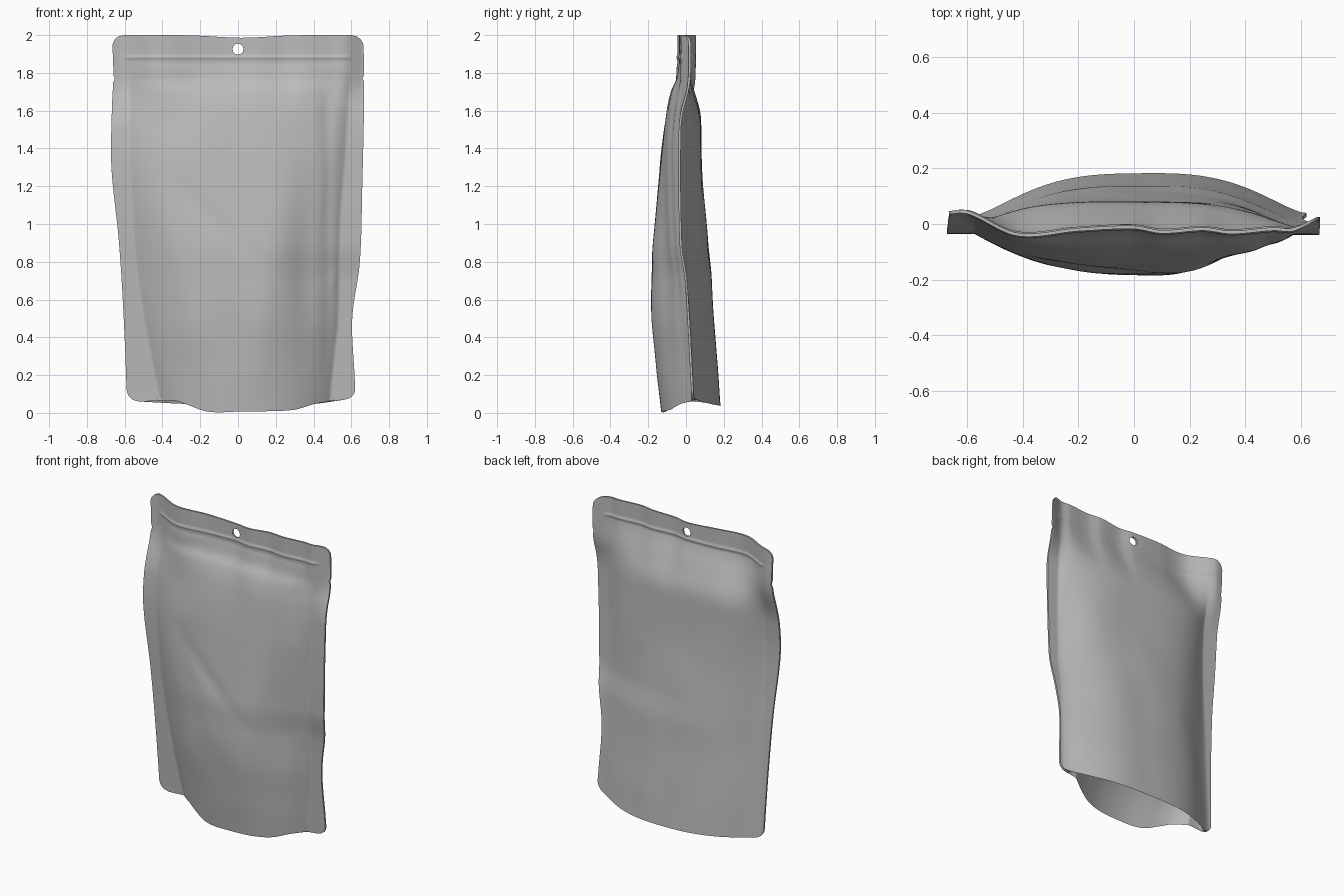
import bpy, bmesh, math
from mathutils import Vector, noise

if "Cube" in bpy.data.objects:
    bpy.data.objects.remove(bpy.data.objects["Cube"])

NU, NV, NG = 130, 150, 14      # columns, rows, gusset strips


def curve(pts, t):
    """Smooth interpolation through (position, value) points."""
    if t <= pts[0][0]:
        return pts[0][1]
    if t >= pts[-1][0]:
        return pts[-1][1]
    n = len(pts)
    i = next(k for k in range(n - 1) if t <= pts[k + 1][0])

    def slope(k):
        a, b = pts[max(k - 1, 0)], pts[min(k + 1, n - 1)]
        return (b[1] - a[1]) / (b[0] - a[0])
    (x0, y0), (x1, y1) = pts[i], pts[i + 1]
    h = x1 - x0
    s = (t - x0) / h
    return ((1 + 2 * s) * (1 - s) ** 2 * y0 + s * (1 - s) ** 2 * h * slope(i)
            + s * s * (3 - 2 * s) * y1 + s * s * (s - 1) * h * slope(i + 1))


def step(a, b, t):
    t = min(1, max(0, (t - a) / (b - a)))
    return t * t * (3 - 2 * t)


def bump(t, width):
    return math.exp(-(t / width) ** 2)


# Outline and seal curves
LEFT = [(0, -.585), (.5, -.605), (.9, -.63), (1.3, -.67), (1.6, -.668), (1.8, -.66), (2, -.668)]
RIGHT = [(0, .628), (.2, .617), (.5, .605), (.8, .645), (1.2, .658), (1.7, .668), (2, .664)]
SEAL_L = [(0, .03), (.8, -.01), (1.3, -.03), (1.6, -.005), (1.8, .035), (2, .042)]
SEAL_R = [(0, .04), (.7, 0), (.9, -.028), (1.6, -.03), (1.75, -.005), (2, .015)]
SEAL_TOP = [(-.67, .04), (-.6, .043), (-.42, -.037), (-.2, -.02), (0, -.012), (.1, -.028),
            (.25, -.018), (.35, -.03), (.5, -.018), (.57, -.02), (.66, .02)]
# Bottom edges
BOTTOM_F = [(-.6, .06), (-.4, .065), (-.33, .045), (-.2, .006), (0, .008), (.3, .015), (.45, .05), (.62, .07)]
BOTTOM_B = [(-.6, .06), (-.4, .05), (0, .037), (.4, .045), (.62, .07)]
# Filled area limits and bulge depth
FRONT_L = [(0, -.40), (.4, -.48), (.8, -.54), (1.3, -.57), (1.75, -.57)]
FRONT_R = [(0, .48), (.3, .51), (.5, .53), (1, .54), (1.4, .57), (1.75, .59)]
BACK_L = [(0, -.57), (1, -.57), (1.75, -.56)]
BACK_R = [(0, .61), (1, .59), (1.75, .58)]
FRONT_D = [(0, .16), (.25, .172), (.5, .184), (.8, .162), (1.2, .11), (1.4, .092), (1.6, .075),
           (1.7, .056), (1.77, .02), (1.85, 0)]
BACK_D = [(0, .144), (.5, .134), (.8, .134), (1.2, .116), (1.5, .098), (1.6, .083), (1.7, .046), (1.78, .022), (1.86, 0)]
# Film dents: x, z, width, height, tilt, depth
DENTS = [(.36, .8, .09, .5, 0, .022), (.48, .75, .035, .5, 0, .015), (.47, 1.55, .04, .2, 0, .01),
         (-.1, 1.0, .05, .3, .8, .006), (-.33, .85, .07, .35, .2, -.006), (.15, .6, .07, .45, -.1, -.004),
         (.53, .7, .04, .05, 0, -.015), (-.05, .45, .12, .15, .5, .005)]


def outline(u, z, zb):
    """x at column u, with rounded corners and small tear notches."""
    lo, hi = curve(LEFT, z), curve(RIGHT, z)
    r = .065
    cut = 0
    for d in (r - (2 - z), r - (z - zb)):
        if d > 0:
            cut += r - math.sqrt(max(0, r * r - min(d, r) ** 2))
    cut += .008 * bump(z - 1.77, .012)
    return lo + cut + (hi - lo - 2 * cut) * (u + 1) / 2


def wall(u, v, side):
    """Point on the front (side -1) or back (side 1) film."""
    x0 = .61 * u
    zb = curve(BOTTOM_F if side < 0 else BOTTOM_B, x0)
    z = zb + (2 - .014 * bump(x0 - .02, .18) - zb) * v
    x = outline(u, z, zb)
    a = (u + 1) / 2
    k = step(1.5, 1.85, z)
    seal = (curve(SEAL_L, z) * (1 - a) + curve(SEAL_R, z) * a) * (1 - k) + curve(SEAL_TOP, x) * k
    lo, hi = (curve(FRONT_L, z), curve(FRONT_R, z)) if side < 0 else (curve(BACK_L, z), curve(BACK_R, z))
    s = min(1, abs((2 * x - lo - hi) / (hi - lo)))
    # soft shoulders low down, boxier section near the top
    high = step(.6, 1.6, z)
    if side < 0:
        fill = 1 - s ** (2.3 + 1.7 * high)
    else:
        fill = (1 - s ** (3 + .5 * high)) ** (1.5 - .5 * high)
    depth = curve(FRONT_D if side < 0 else BACK_D, z) * fill
    # creases in the film
    mask = min(1, fill * 2.5) * (1 - step(1.65, 1.85, z)) * step(-.05, .25, z - zb)
    depth += mask * .006 * noise.noise(Vector((x * 4, side * 3, z * 2.5)))
    if side < 0:
        for dx, dz, w, h, tilt, amp in DENTS:
            c, q = math.cos(tilt), math.sin(tilt)
            px, pz = x - dx, z - dz
            depth -= mask * amp * bump(px * c + pz * q, w) * bump(pz * c - px * q, h)
    # zip closure ridge
    depth += .005 * bump(z - 1.882, .009) * (1 - step(.58, .61, abs(x)))
    return Vector((x, seal + side * (.006 + max(0, depth)), z))


def pouch_rows():
    """Rows packed closer at both ends for the corners and the zip."""
    rows = [j / 100 * .86 for j in range(NV - 50)]
    rows += [.86 + .14 * j / 49 for j in range(50)]
    rows += [.004, .013, .022, .031]
    return sorted(set(rows))


# Pouch: each column is a closed loop of front film, back film and bottom gusset
bm = bmesh.new()
rows = pouch_rows()
n = len(rows)
loops = []
for i in range(NU + 1):
    u = math.sin(math.pi / 2 * (2 * i / NU - 1)) * .35 + (2 * i / NU - 1) * .65
    front = [wall(u, v, -1) for v in rows]
    back = [wall(u, v, 1) for v in rows]
    rise = .26 * max(0, 1 - abs(u) ** 2.5)
    fold = []
    for g in range(1, NG):
        t = g / NG
        p = back[0].lerp(front[0], t)
        p.z += rise * (1 - abs(2 * t - 1) ** 1.6)
        fold.append(p)
    loops.append([bm.verts.new(p) for p in front + back[::-1] + fold])
m = len(loops[0])
for a, b in zip(loops, loops[1:]):
    for j in range(m):
        k = (j + 1) % m
        bm.faces.new((a[j], b[j], b[k], a[k]))
# side edges of the seal
for ring in (loops[0], loops[-1]):
    for j in range(n - 1):
        bm.faces.new((ring[j], ring[j + 1], ring[2 * n - 2 - j], ring[2 * n - 1 - j]))
    bm.faces.new([ring[0]] + ring[2 * n - 1:])
bmesh.ops.recalc_face_normals(bm, faces=bm.faces)
mesh = bpy.data.meshes.new("pouch")
bm.to_mesh(mesh)
bm.free()
pouch = bpy.data.objects.new("pouch", mesh)
bpy.context.collection.objects.link(pouch)

film = bpy.data.materials.new("grey film")
film.diffuse_color = (.5, .5, .5, 1)
film.use_nodes = True
film.node_tree.nodes["Principled BSDF"].inputs["Base Color"].default_value = film.diffuse_color
mesh.materials.append(film)

# Hang hole through the top seal
bpy.ops.mesh.primitive_cylinder_add(vertices=12, radius=.029, depth=.4,
                                    location=(0, 0, 1.926), rotation=(math.pi / 2, 0, 0))
cutter = bpy.context.object
cutter.name = "hole_cutter"
cutter.hide_render = True
cut = pouch.modifiers.new("hang_hole", 'BOOLEAN')
cut.operation = 'DIFFERENCE'
cut.solver = 'EXACT'
cut.object = cutter
cutter.select_set(False)
pouch.select_set(True)
bpy.context.view_layer.objects.active = pouch
bpy.ops.object.modifier_apply(modifier=cut.name)
bpy.data.objects.remove(cutter)
bpy.ops.object.shade_smooth_by_angle(angle=math.radians(35))
